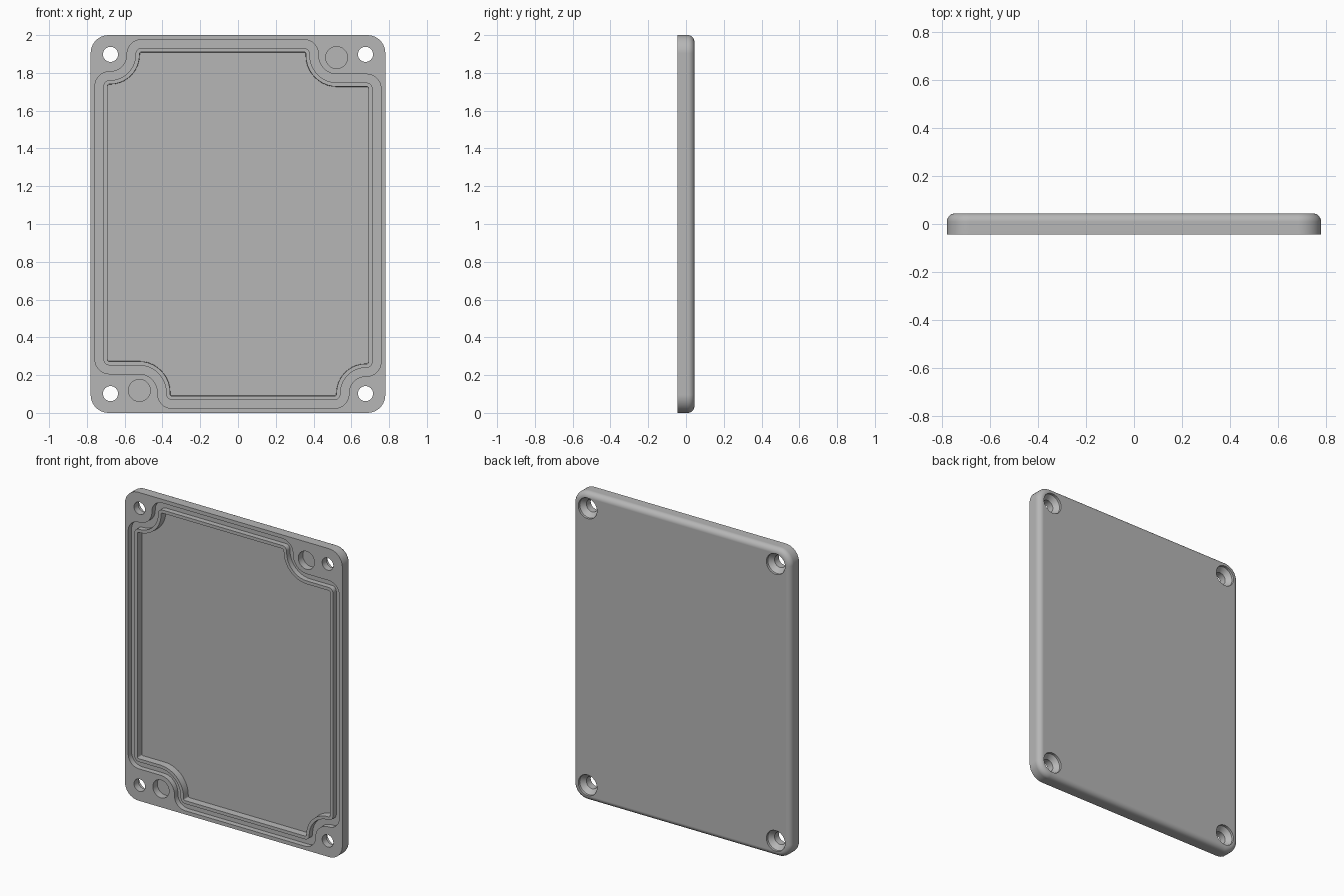
import bpy
import bmesh
from math import cos, sin, pi, radians
from mathutils import Vector

cube = bpy.data.objects.get("Cube")
if cube:
    bpy.data.objects.remove(cube, do_unlink=True)

HALF_W, HALF_H, HALF_T = 0.78, 1.0, 0.0445
FRONT, BACK = -HALF_T, HALF_T

grey = bpy.data.materials.new("light grey plastic")
grey.use_nodes = True
grey.diffuse_color = (0.47, 0.47, 0.47, 1)
grey.node_tree.nodes["Principled BSDF"].inputs["Base Color"].default_value = (0.47, 0.47, 0.47, 1)


def rounded(corners, steps=10):
    """Round the right-angled corners (x, z, radius) of a closed outline."""
    pts = []
    for i, (x, z, r) in enumerate(corners):
        p = Vector((x, z))
        u = (Vector(corners[i - 1][:2]) - p).normalized()
        v = (Vector(corners[(i + 1) % len(corners)][:2]) - p).normalized()
        centre = p + r * (u + v)
        for k in range(steps + 1):
            t = pi / 2 * k / steps
            pts.append(centre - r * (cos(t) * v + sin(t) * u))
    return pts


def circle(x, z, r, n=40):
    return [Vector((x + r * cos(2 * pi * k / n), z + r * sin(2 * pi * k / n))) for k in range(n)]


def loft(name, layers, ring=False):
    """Skin (outline, y) layers; cap the ends, or close into a ring."""
    bm = bmesh.new()
    loops = [[bm.verts.new((p.x, y, p.y + HALF_H)) for p in pts] for pts, y in layers]
    n = len(loops[0])
    pairs = list(zip(loops, loops[1:]))
    if ring:
        pairs.append((loops[-1], loops[0]))
    else:
        bm.faces.new(loops[0])
        bm.faces.new(loops[-1])
    for a, b in pairs:
        for i in range(n):
            j = (i + 1) % n
            bm.faces.new((a[i], a[j], b[j], b[i]))
    bmesh.ops.recalc_face_normals(bm, faces=bm.faces)
    mesh = bpy.data.meshes.new(name)
    bm.to_mesh(mesh)
    bm.free()
    mesh.materials.append(grey)
    obj = bpy.data.objects.new(name, mesh)
    bpy.context.collection.objects.link(obj)
    return obj


def plate_outline(inset):
    w, h, r = HALF_W - inset, HALF_H - inset, 0.095 - inset
    return rounded([(w, -h, r), (w, h, r), (-w, h, r), (-w, -h, r)])


def seal_outline(inset):
    """Outline stepping round the corner screws, with half-turn symmetry."""
    w, h = 0.757 - inset, 0.976 - inset
    sx, sz = 0.587 - inset, 0.806 - inset
    bx, bz = 0.425 - inset, 0.793 - inset
    r = 0.075 - inset
    half = [(sx, -h, r), (sx, -sz, 0.09 + inset), (w, -sz, r),
            (w, bz, r), (bx, bz, 0.10 + inset), (bx, h, r)]
    return rounded(half + [(-x, -z, c) for x, z, c in half])


# Plate with a rounded back edge
FILLET = 0.035
layers = [(plate_outline(0), FRONT)]
for k in range(9):
    t = pi / 2 * k / 8
    layers.append((plate_outline(FILLET * (1 - cos(t))), BACK - FILLET * (1 - sin(t))))
lid = loft("lid_plate", layers)

# Seal groove and shallow inner recess in the front
OUT = FRONT - 0.02
groove_outer, groove_inner = seal_outline(0), seal_outline(0.045)
cutters = [
    loft("groove_cutter", [(groove_outer, OUT), (groove_outer, FRONT + 0.035),
                           (groove_inner, FRONT + 0.035), (groove_inner, OUT)], ring=True),
    loft("recess_cutter", [(seal_outline(0.065), OUT), (seal_outline(0.067), FRONT + 0.046)]),
]

# Countersunk screw holes
for sx in (-1, 1):
    for sz in (-1, 1):
        x, z = sx * 0.675, sz * 0.898
        steps = [(0.04, OUT), (0.04, BACK - 0.045), (0.067, BACK - 0.015), (0.067, BACK + 0.02)]
        cutters.append(loft("screw_cutter", [(circle(x, z, r), y) for r, y in steps]))

# Blind round pockets in two opposite corners
for s in (-1, 1):
    pocket = circle(s * 0.522, s * 0.881, 0.058)
    cutters.append(loft("pocket_cutter", [(pocket, OUT), (pocket, FRONT + 0.046)]))

# Cut everything and keep only the finished lid
for cutter in cutters:
    cutter.hide_render = True
    mod = lid.modifiers.new("cut", 'BOOLEAN')
    mod.operation = 'DIFFERENCE'
    mod.solver = 'EXACT'
    mod.object = cutter
bpy.context.view_layer.update()
cut = bpy.data.meshes.new_from_object(lid.evaluated_get(bpy.context.evaluated_depsgraph_get()))
lid.modifiers.clear()
lid.data = cut
for cutter in cutters:
    bpy.data.objects.remove(cutter, do_unlink=True)

# Smooth the curves, keep the edges crisp and the flats flat
bpy.ops.object.select_all(action='DESELECT')
lid.select_set(True)
bpy.context.view_layer.objects.active = lid
bpy.ops.object.shade_smooth_by_angle(angle=radians(30))
weighted = lid.modifiers.new("flat_shading", 'WEIGHTED_NORMAL')
weighted.keep_sharp = True
